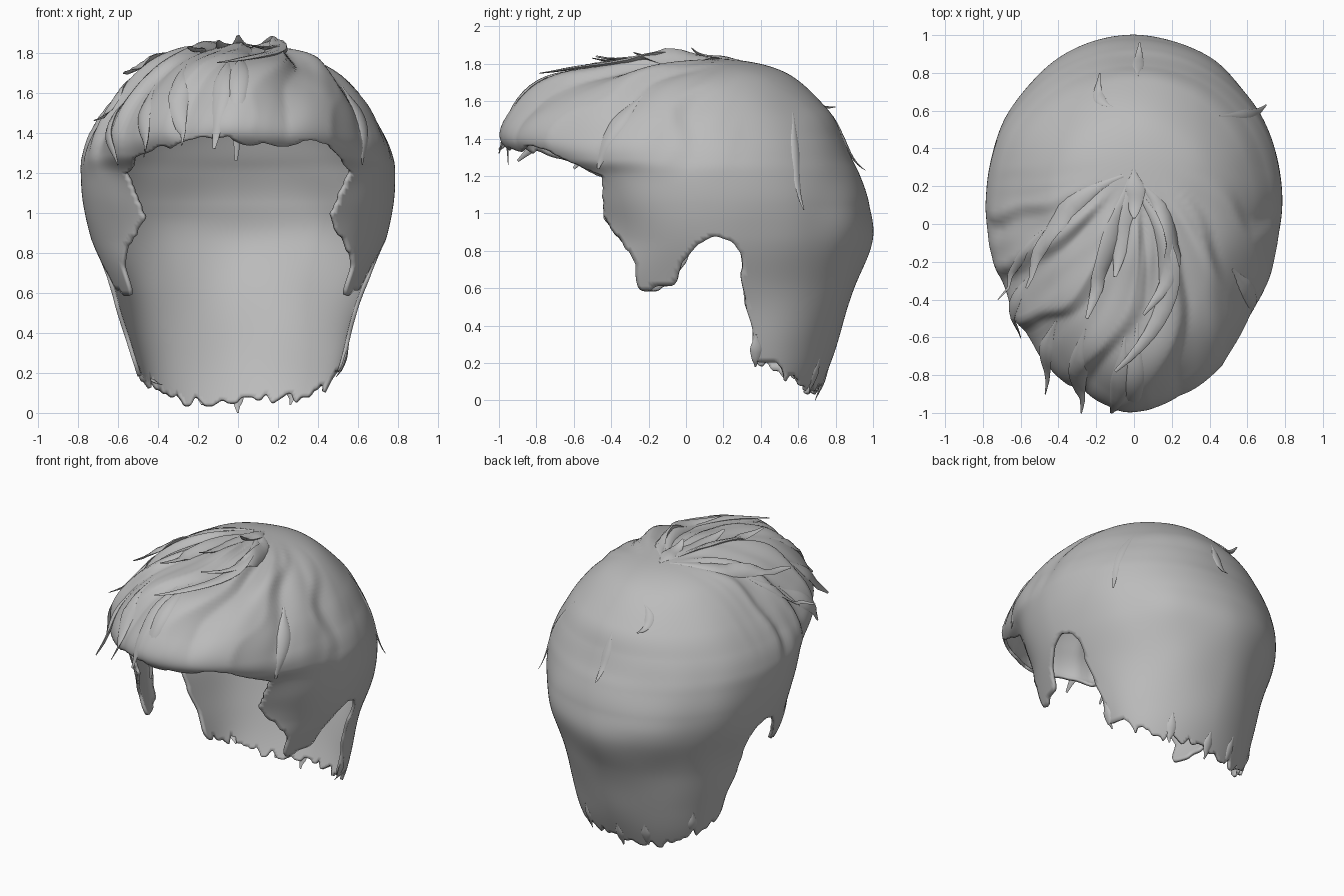
import bpy, bmesh, math, random
from mathutils import Vector, noise
from mathutils.bvhtree import BVHTree

if "Cube" in bpy.data.objects:
    bpy.data.objects.remove(bpy.data.objects["Cube"])

random.seed(4)
COLS, ROWS = 240, 130
CROWN = Vector((0, 0.32, 1.82))

hair = bpy.data.materials.new("hair_grey")
hair.diffuse_color = (0.5, 0.5, 0.5, 1)
hair.use_nodes = True
hair.node_tree.nodes["Principled BSDF"].inputs["Base Color"].default_value = hair.diffuse_color

# Head profile from crown to nape: height, half width, front y, back y, centre y
PROFILE = [
    (1.83, 0.00, 0.05, 0.05, 0.05), (1.825, 0.20, -0.25, 0.25, 0.05),
    (1.74, 0.44, -0.70, 0.56, 0.05), (1.55, 0.63, -0.92, 0.76, 0.08),
    (1.40, 0.725, -0.985, 0.84, 0.10), (1.29, 0.77, -0.88, 0.89, 0.10),
    (1.20, 0.785, -0.70, 0.93, 0.10), (1.05, 0.78, -0.61, 0.98, 0.11),
    (0.87, 0.735, -0.58, 1.00, 0.13), (0.60, 0.635, -0.68, 0.90, 0.20),
    (0.20, 0.51, -0.40, 0.77, 0.37), (0.0, 0.44, -0.30, 0.69, 0.38)]

# Hem height along the side: fringe, sideburn, ear notch, nape
HEM = [(-1.2, 1.38), (-0.8, 1.34), (-0.6, 1.28), (-0.45, 1.2), (-0.44, 0.98),
       (-0.37, 0.88), (-0.27, 0.75), (-0.26, 0.6), (-0.07, 0.6), (-0.02, 0.72),
       (0.06, 0.84), (0.15, 0.88), (0.24, 0.86), (0.29, 0.78), (0.31, 0.55),
       (0.355, 0.40), (0.36, 0.22), (0.46, 0.18), (0.7, 0.05), (1.2, 0.05)]


def hem(y):
    for (y0, z0), (y1, z1) in zip(HEM, HEM[1:]):
        if y <= y1:
            return z0 + (z1 - z0) * (y - y0) / (y1 - y0)
    return HEM[-1][1]


def profile(s):
    """Smooth interpolation through the profile rows."""
    n = len(PROFILE)
    i = min(int(s), n - 2)
    f = s - i
    out = []
    for a, b, c, d in zip(*(PROFILE[min(max(k, 0), n - 1)] for k in range(i - 1, i + 3))):
        out.append(b + 0.5 * f * (c - a + f * (2*a - 5*b + 4*c - d + f * (3*(b - c) + d - a))))
    return out


def surface(t, s):
    z, w, front, back, cy = profile(s)
    c = math.cos(t)
    y = cy - (cy - front) * c if c > 0 else cy + (back - cy) * abs(c)**0.93
    return Vector((w * math.sin(t), y, z))


def ramp(v, a, b):
    v = min(max((v - a) / (b - a), 0), 1)
    return v * v * (3 - 2 * v)


def relief(p):
    """Overlapping strands swirling forward from the crown."""
    dx, dy = p.x, p.y - 0.36
    r = math.hypot(dx, dy)
    ang = math.atan2(dx, -dy)
    q = ang * 2.6 + r * 1.3 + 0.45 * noise.noise(p * 2.5) + 10
    saw = q % 1
    step = saw if saw < 0.75 else (1 - saw) * 3
    fade = ramp(r, 0.08, 0.45) * ramp(p.z, 1.15, 1.45) * (1 - ramp(p.y, -0.2, 0.35))
    fine = 0.02 * noise.noise(Vector((ang * 8 + r * 3, r * 2, p.z)))
    return fade * (0.045 * (step - 0.35) + fine) + 0.01 * noise.noise(p * 3.2)


def finish(bm, name):
    me = bpy.data.meshes.new(name)
    bm.to_mesh(me)
    bm.free()
    me.materials.append(hair)
    ob = bpy.data.objects.new(name, me)
    bpy.context.collection.objects.link(ob)
    bpy.ops.object.select_all(action='DESELECT')
    ob.select_set(True)
    bpy.context.view_layer.objects.active = ob
    bpy.ops.object.shade_smooth_by_angle(angle=math.radians(50))
    return ob


# Hair cap: a full shell of revolution-like rings, trimmed along a ragged hem
bm = bmesh.new()
crown = bm.verts.new(surface(0, 0))
columns = []
for i in range(COLS):
    col = []
    for j in range(1, ROWS + 1):
        p = surface(2 * math.pi * i / COLS, (len(PROFILE) - 1) * j / ROWS)
        out = (p - Vector((0, 0.1, 0.95))).normalized()
        out.z *= ramp(p.z, 0.1, 0.4)
        col.append(bm.verts.new(p + out * relief(p)))
    columns.append(col)
teeth = [random.uniform(-1, 1) for _ in range(COLS // 3)]
trimmed = []
for i in range(COLS):
    a, b = columns[i], columns[(i + 1) % COLS]
    bm.faces.new((crown, a[0], b[0]))
    k, f = divmod(i / 3, 1)
    jag = teeth[int(k)] * (1 - f) + teeth[(int(k) + 1) % len(teeth)] * f
    for j in range(ROWS - 1):
        face = bm.faces.new((a[j], a[j + 1], b[j + 1], b[j]))
        m = face.calc_center_median()
        size = 0.045 if m.y > 0.36 else 0.025 if m.y < -0.46 else 0.01
        if m.z < hem(m.y) + jag * size:
            trimmed.append(face)
bmesh.ops.delete(bm, geom=trimmed, context='FACES')
bmesh.ops.delete(bm, geom=[v for v in bm.verts if not v.link_faces], context='VERTS')
for _ in range(2):
    rim = [v for v in bm.verts if v.is_boundary]
    moved = []
    for v in rim:
        near = [e.other_vert(v).co for e in v.link_edges if e.is_boundary]
        moved.append(v.co.lerp(sum(near, Vector()) / len(near), 0.5))
    for v, co in zip(rim, moved):
        v.co = co
bm.normal_update()
tree = BVHTree.FromBMesh(bm)
cap = finish(bm, "hair_cap")
shell = cap.modifiers.new("thickness", 'SOLIDIFY')
shell.thickness = 0.02
shell.offset = -1


# Tapered lock that starts towards the crown, hugs the cap and lifts at its tip
def lock(name, tip, bend, pull, width):
    c = Vector(tip)
    a = tree.find_nearest(c.lerp(CROWN, pull))[0]
    middle = (a + c) / 2
    b = 2 * tree.find_nearest(middle)[0] - middle
    b += (c - a).cross(Vector((0, 0, 1))).normalized() * bend
    n, sides = 14, 8
    path = []
    for i in range(n + 1):
        u = i / n
        raw = a * (1 - u)**2 + b * 2 * u * (1 - u) + c * u * u
        loc, nor, _, _ = tree.find_nearest(raw)
        path.append((loc.lerp(raw, u**3), nor))
    bm = bmesh.new()
    rings = []
    for i, (p, nor) in enumerate(path):
        u = i / n
        tan = (path[min(i + 1, n)][0] - path[max(i - 1, 0)][0]).normalized()
        side = tan.cross(nor).normalized()
        up = side.cross(tan)
        w = width * (0.1 + 0.9 * ramp(u, 0, 0.5)) * max(1 - u, 0.02)**0.6
        ring = []
        for k in range(sides):
            g = 2 * math.pi * k / sides
            ring.append(bm.verts.new(p + side * w * math.cos(g) + up * w * 0.3 * math.sin(g)))
        rings.append(ring)
    for r0, r1 in zip(rings, rings[1:]):
        for k in range(sides):
            m = (k + 1) % sides
            bm.faces.new((r0[k], r0[m], r1[m], r1[k]))
    bm.faces.new(rings[0])
    bm.faces.new(rings[-1])
    bmesh.ops.recalc_face_normals(bm, faces=bm.faces)
    finish(bm, name)


# Each lock: tip position and sideways bend
FRINGE = [((-0.47, -0.90, 1.28), 0.05), ((-0.28, -1.0, 1.34), 0.05),
          ((-0.12, -1.0, 1.32), -0.08), ((-0.01, -0.95, 1.26), -0.08),
          ((-0.60, -0.60, 1.24), 0.05), ((0.62, -0.47, 1.24), 0.0)]
SIDES = [((-0.72, -0.40, 1.46), 0.06), ((0.70, 0.63, 1.02), 0.08)]
TOP = [((-0.25, -0.50, 1.83), 0.0), ((0.05, -0.48, 1.84), -0.35),
       ((-0.10, -0.78, 1.75), -0.5), ((-0.10, -0.28, 1.86), 0.0),
       ((-0.57, -0.34, 1.70), 0.25), ((0.00, 0.03, 1.885), 0.0)]
BACK = [((-0.18, 0.80, 1.57), -0.1), ((0.03, 0.96, 1.23), 0.0)]
NAPE = [((0.0, 0.69, 0.0), 0.0), ((0.26, 0.66, 0.04), 0.0), ((-0.18, 0.67, 0.04), 0.0),
        ((0.49, 0.37, 0.18), 0.0), ((-0.38, 0.52, 0.14), 0.0)]
for name, tips, pull, width in (("fringe_lock", FRINGE, 0.38, 0.075),
                                ("side_lock", SIDES, 0.5, 0.04),
                                ("crown_lock", TOP, 0.9, 0.085),
                                ("back_lock", BACK, 0.4, 0.045),
                                ("nape_lock", NAPE, 0.12, 0.045)):
    for tip, bend in tips:
        lock(name, tip, bend, pull, width)
